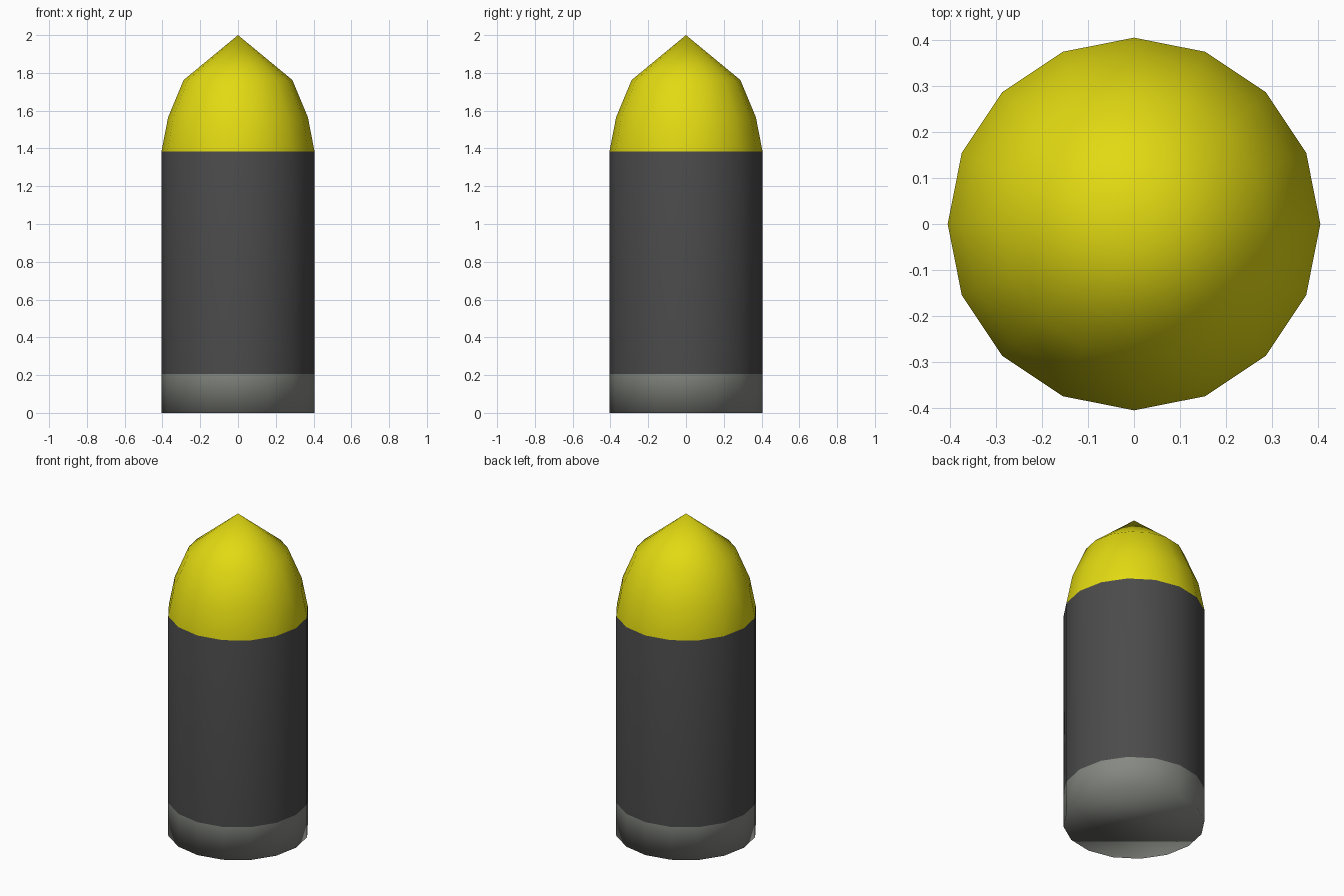
import bpy, bmesh, math

if "Cube" in bpy.data.objects:
    bpy.data.objects.remove(bpy.data.objects["Cube"])

SIDES = 16


def material(name, rgb):
    m = bpy.data.materials.new(name)
    m.diffuse_color = (*rgb, 1)
    m.use_nodes = True
    m.node_tree.nodes["Principled BSDF"].inputs["Base Color"].default_value = m.diffuse_color
    return m


mats = [material("grey base", (0.24, 0.25, 0.225)),
        material("dark casing", (0.07, 0.07, 0.07)),
        material("yellow nose", (0.76, 0.70, 0.006))]

# Lathe profile: radius, height (the tip is added separately)
profile = [(0.405, 0.0), (0.405, 0.207), (0.405, 1.385), (0.37, 1.565), (0.288, 1.762)]
bm = bmesh.new()
rings = [[bm.verts.new((r * math.cos(i * math.tau / SIDES), r * math.sin(i * math.tau / SIDES), z))
          for i in range(SIDES)] for r, z in profile]

# Walls, flat bottom and pointed tip
for low, high in zip(rings, rings[1:]):
    for i in range(SIDES):
        j = (i + 1) % SIDES
        bm.faces.new((low[i], low[j], high[j], high[i]))
bm.faces.new(rings[0][::-1])
tip = bm.verts.new((0, 0, 2.0))
for i in range(SIDES):
    bm.faces.new((rings[-1][i], rings[-1][(i + 1) % SIDES], tip))

# Colour bands by height, smooth all round
for f in bm.faces:
    z = f.calc_center_median().z
    f.material_index = 0 if z < 0.207 else 1 if z < 1.385 else 2
    f.smooth = True

mesh = bpy.data.meshes.new("pointed_cylinder")
bm.to_mesh(mesh)
bm.free()
for m in mats:
    mesh.materials.append(m)
bpy.context.collection.objects.link(bpy.data.objects.new("pointed_cylinder", mesh))
